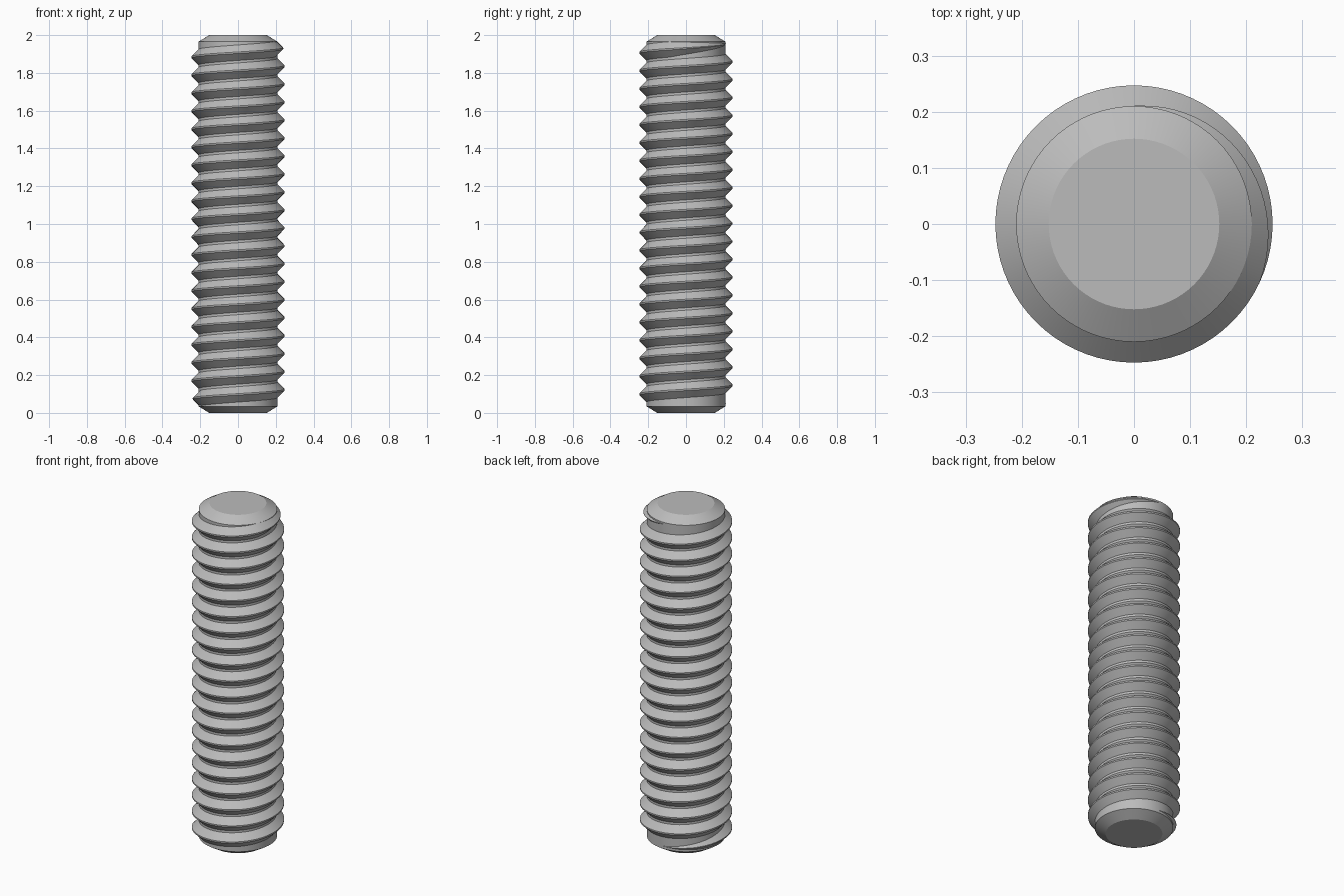
import bpy, bmesh, math

cube = bpy.data.objects.get("Cube")
if cube:
    bpy.data.objects.remove(cube, do_unlink=True)

# Overall sizes
LENGTH = 2.0
CORE_R = 0.21
CREST_R = 0.247
END_R = 0.152
CHAMFER = 0.035
PITCH = 0.0952
FIRST_CREST = 0.122
SEGMENTS = 72

steel = bpy.data.materials.new("grey steel")
steel.use_nodes = True
colour = (0.5, 0.5, 0.5, 1)
steel.diffuse_color = colour
steel.node_tree.nodes["Principled BSDF"].inputs["Base Color"].default_value = colour


def skin(name, rings, closed_section):
    """Join successive rings of points into a capped surface."""
    bm = bmesh.new()
    loops = [[bm.verts.new(p) for p in ring] for ring in rings]
    n = len(closed_section)
    for a, b in zip(loops, loops[1:]):
        for i in range(n):
            j = (i + 1) % n
            bm.faces.new((a[i], a[j], b[j], b[i]))
    bm.faces.new(loops[0][::-1])
    bm.faces.new(loops[-1])
    bmesh.ops.recalc_face_normals(bm, faces=bm.faces)
    mesh = bpy.data.meshes.new(name)
    bm.to_mesh(mesh)
    bm.free()
    mesh.materials.append(steel)
    obj = bpy.data.objects.new(name, mesh)
    bpy.context.collection.objects.link(obj)
    bpy.ops.object.select_all(action='DESELECT')
    obj.select_set(True)
    bpy.context.view_layer.objects.active = obj
    bpy.ops.object.shade_smooth_by_angle(angle=math.radians(25))
    return obj


# Solid shaft with a chamfer at both ends
angles = [math.tau * i / SEGMENTS for i in range(SEGMENTS)]
profile = [(END_R, 0), (CORE_R, CHAMFER),
           (CORE_R, LENGTH - CHAMFER), (END_R, LENGTH)]
shaft_rings = [[(r * math.cos(a), r * math.sin(a), z) for a in angles]
               for r, z in profile]
skin("shaft", shaft_rings, angles)

# Right-handed helical thread that fades into the shaft at both ends
section = [(-0.005, -0.041), (0, -0.041), (1, -0.004),
           (1, 0.004), (0, 0.041), (-0.005, 0.041)]
START, END, FADE = -0.75, 19.25, 0.32
steps = round((END - START) * SEGMENTS)
thread_rings = []
for s in range(steps + 1):
    t = START + s / SEGMENTS
    fade = max(0.02, min(1, (t - START) / FADE, (END - t) / FADE))
    a = math.tau * t
    ring = []
    for depth, dz in section:
        if depth < 0:
            r = CORE_R + depth
        else:
            r = CORE_R + depth * fade * (CREST_R - CORE_R)
        ring.append((r * math.cos(a), r * math.sin(a),
                     FIRST_CREST + PITCH * t + dz * fade))
    thread_rings.append(ring)
skin("thread", thread_rings, section)
